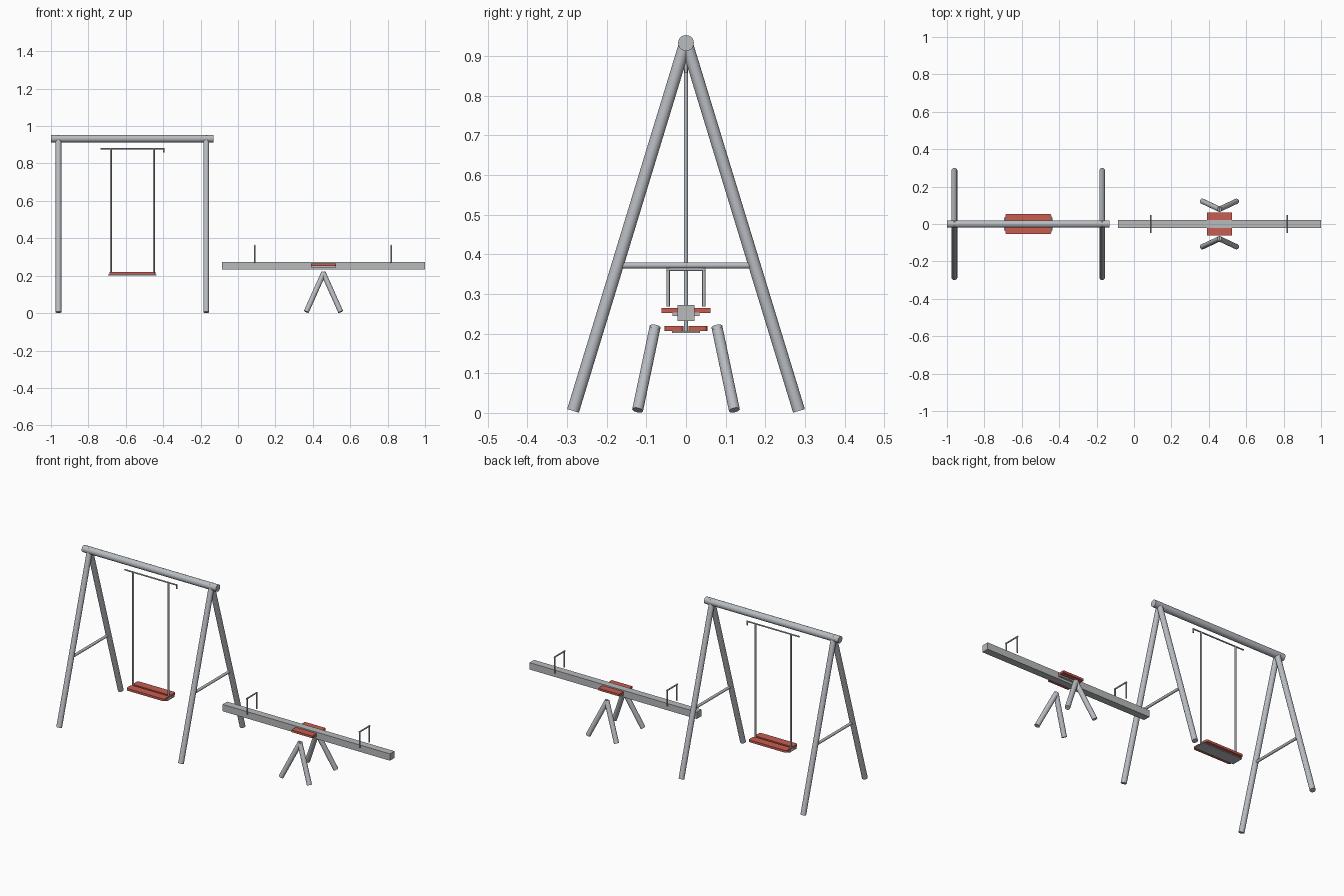
import bpy, bmesh, math
from mathutils import Vector

if "Cube" in bpy.data.objects:
    bpy.data.objects.remove(bpy.data.objects["Cube"])


def material(name, rgb):
    m = bpy.data.materials.new(name)
    m.diffuse_color = (*rgb, 1)
    m.use_nodes = True
    m.node_tree.nodes["Principled BSDF"].inputs["Base Color"].default_value = m.diffuse_color
    return m


STEEL = material("steel grey", (0.48, 0.50, 0.53))
BEAM = material("beam grey", (0.48, 0.49, 0.50))
RED = material("seat red", (0.58, 0.11, 0.08))


def finish(name, bm, mat):
    mesh = bpy.data.meshes.new(name)
    bm.to_mesh(mesh)
    bm.free()
    mesh.materials.append(mat)
    ob = bpy.data.objects.new(name, mesh)
    bpy.context.collection.objects.link(ob)
    return ob


def tube(name, a, b, r, mat=STEEL, sides=20):
    """Capped cylinder running from point a to point b."""
    a, b = Vector(a), Vector(b)
    d = b - a
    bm = bmesh.new()
    bmesh.ops.create_cone(bm, cap_ends=True, segments=sides, radius1=r,
                          radius2=r, depth=d.length)
    ob = finish(name, bm, mat)
    ob.location = (a + b) / 2
    ob.rotation_euler = d.to_track_quat('Z', 'Y').to_euler()
    bpy.ops.object.select_all(action='DESELECT')
    ob.select_set(True)
    bpy.context.view_layer.objects.active = ob
    bpy.ops.object.shade_smooth_by_angle(angle=math.radians(40))
    return ob


def box(name, lo, hi, mat, bevel=0):
    lo, hi = Vector(lo), Vector(hi)
    bm = bmesh.new()
    bmesh.ops.create_cube(bm, size=1)
    for v in bm.verts:
        v.co = [(l + h) / 2 + c * (h - l) for l, h, c in zip(lo, hi, v.co)]
    if bevel:  # round the upright corners only
        up = [e for e in bm.edges
              if abs(e.verts[0].co.z - e.verts[1].co.z) > 1e-4]
        bmesh.ops.bevel(bm, geom=up, offset=bevel, segments=4,
                        profile=0.5, affect='EDGES')
    return finish(name, bm, mat)


# Swing frame: top bar, two A-frames with cross braces
tube("swing_top_bar", (-1.0, 0, 0.933), (-0.13, 0, 0.933), 0.020)
for x in (-0.96, -0.17):
    for s in (-1, 1):
        tube("swing_leg", (x, s * 0.285, 0.005), (x, -s * 0.002, 0.945), 0.0155)
    tube("swing_brace", (x, -0.17, 0.372), (x, 0.17, 0.372), 0.008, sides=12)

# Hanger rod with a small hook at one end
tube("hanger_rod", (-0.735, 0, 0.88), (-0.395, 0, 0.88), 0.004, sides=10)
tube("hanger_hook", (-0.398, 0, 0.883), (-0.398, 0, 0.858), 0.004, sides=10)

# Swing ropes and seat
for x in (-0.68, -0.45):
    tube("swing_rod", (x, 0, 0.203), (x, 0, 0.88), 0.0055, sides=10)
box("swing_seat_plate", (-0.695, -0.035, 0.202), (-0.435, 0.035, 0.207), STEEL)
for s in (-1, 1):
    ys = sorted((s * 0.006, s * 0.054))
    box("swing_seat_slat", (-0.688, ys[0], 0.206), (-0.442, ys[1], 0.219), RED, 0.01)

# Seesaw beam with the centre seat passing through it
box("seesaw_beam", (-0.085, -0.021, 0.232), (1.0, 0.021, 0.272), BEAM)
box("seesaw_seat_plate", (0.39, -0.034, 0.245), (0.525, 0.034, 0.253), STEEL)
box("seesaw_seat", (0.39, -0.062, 0.2525), (0.525, 0.062, 0.265), RED)

# Seesaw support: a splayed pair of legs on each side
for s in (-1, 1):
    for d in (-1, 1):
        tube("seesaw_leg", (0.457 + d * 0.092, s * 0.122, 0.007),
             (0.457 - d * 0.002, s * 0.078, 0.217), 0.014)

# Seesaw handles
for x in (0.09, 0.82):
    for s in (-1, 1):
        tube("handle_post", (x, s * 0.045, 0.268), (x, s * 0.045, 0.365), 0.0042, sides=10)
    tube("handle_grip", (x, -0.049, 0.362), (x, 0.049, 0.362), 0.0042, sides=10)
